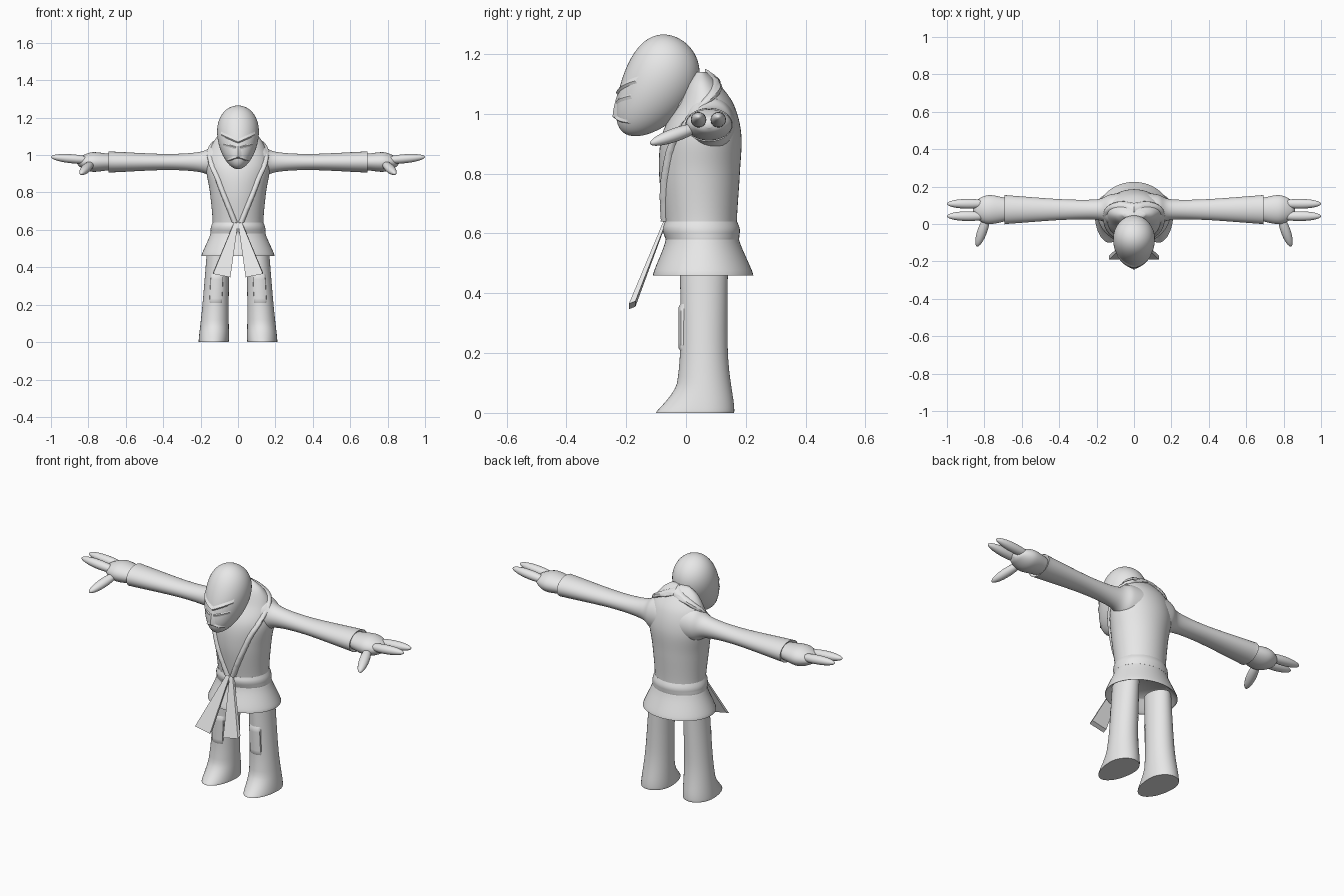
import bpy, bmesh, math
from mathutils import Vector

default_cube = bpy.data.objects.get("Cube")
if default_cube:
    bpy.data.objects.remove(default_cube)

grey = bpy.data.materials.new("plain grey")
grey.use_nodes = True
grey.diffuse_color = (.8, .8, .8, 1)
grey.node_tree.nodes["Principled BSDF"].inputs["Base Color"].default_value = grey.diffuse_color


def fractions(count):
    """Even steps from zero to one."""
    return [i / count for i in range(count + 1)]


def spline(points, steps=8):
    """Catmull-Rom interpolation through tuples of any length."""
    vectors = [Vector(p) for p in points]
    padded = vectors[:1] + vectors + vectors[-1:]
    result = []
    for before, start, end, after in zip(padded, padded[1:], padded[2:], padded[3:]):
        for t in fractions(steps)[:-1]:
            leave, arrive = (end - before) / 2, (after - start) / 2
            gap = end - start
            bend = gap * 3 - leave * 2 - arrive
            twist = leave + arrive - gap * 2
            result.append(start + t * (leave + t * (bend + t * twist)))
    return result + vectors[-1:]


def skin(name, rows, closed=True, mirror=False, angle=50):
    """Skin rows of points; closed rows become capped tubes."""
    bm = bmesh.new()
    rings = [[bm.verts.new(point) for point in row] for row in rows]
    count = len(rings[0])
    for lower, upper in zip(rings, rings[1:]):
        for i in range(count if closed else count - 1):
            j = (i + 1) % count
            bm.faces.new((lower[i], lower[j], upper[j], upper[i]))
    if closed:
        bm.faces.new(rings[0])
        bm.faces.new(rings[-1])
    bmesh.ops.recalc_face_normals(bm, faces=bm.faces)
    mesh = bpy.data.meshes.new(name)
    bm.to_mesh(mesh)
    bm.free()
    mesh.materials.append(grey)
    part = bpy.data.objects.new(name, mesh)
    bpy.context.collection.objects.link(part)
    if mirror:
        part.modifiers.new("mirror", 'MIRROR').use_mirror_merge = False
    bpy.ops.object.select_all(action='DESELECT')
    part.select_set(True)
    bpy.context.view_layer.objects.active = part
    bpy.ops.object.shade_smooth_by_angle(angle=math.radians(angle))


def circle(sides=48):
    return [(math.sin(math.tau * i / sides), -math.cos(math.tau * i / sides)) for i in range(sides)]


def loft(name, stations, place):
    """Mirrored tube from (position, radius, radius) stations."""
    skin(name, [[place(t, u * c, v * s) for c, s in circle()]
                for t, u, v in spline(stations)], mirror=True)


def capsule(name, start, end, wide, tall, mirror=True):
    """Ellipsoid stretched between two points."""
    start, end = Vector(start), Vector(end)
    axis = (end - start).normalized()
    side = axis.cross(Vector((0, 0, 1))).normalized()
    up = side.cross(axis)
    rows = []
    for f in fractions(16):
        size = max(math.sin(math.pi * f), .02)
        middle = start.lerp(end, (1 - math.cos(math.pi * f)) / 2)
        rows.append([middle + (side * wide * c + up * tall * s) * size for c, s in circle(20)])
    skin(name, rows, mirror=mirror)


# Jacket body: (height, half width, front, back), hollow under the flared hem
body = spline([(.52, .13, -.05, .17), (.46, .195, -.11, .225), (.57, .15, -.07, .18),
               (.63, .135, -.07, .17), (.8, .15, -.09, .18), (.93, .17, -.08, .185),
               (1.03, .15, -.03, .16), (1.1, .11, 0, .11), (1.14, .06, .03, .07)])


def section_point(section, c, s, lift=0):
    z, half, front, back = section
    return Vector(((half + lift) * c, (front + back) / 2 + ((back - front) / 2 + lift) * s, z))


def on_body(z, turn, lift):
    """Point on the jacket, turned away from the front by an angle."""
    section = min(body[8:], key=lambda row: abs(row[0] - z)).copy()
    section[0] = z
    return section_point(section, math.sin(turn), -math.cos(turn), lift)


skin("jacket_body", [[section_point(row, c, s) for c, s in circle()] for row in body])

# Lapel band running from the belt around the neck, thinning toward the back
lapel = []
for z, degrees in spline([(.64, 0), (.8, 26), (.93, 45), (1.05, 85), (1.15, 180)], 12):
    back = degrees / 180
    lapel.append([on_body(z - .05 * f * back, math.radians(degrees + 15 * f * (1 - back)),
                          .02 * math.sqrt(abs(math.sin(math.pi * f))) - .006)
                  for f in fractions(8)])
skin("lapel", lapel, closed=False, mirror=True)

# Belt, knot and two hanging tails
skin("belt", [[on_body(.58 + .06 * f, math.tau * turn, .01 * math.sin(math.pi * f))
               for turn in fractions(48)[:-1]] for f in fractions(8)])
capsule("belt_knot", (0, -.07, .6), (0, -.07, .65), .015, .012, mirror=False)
tails = []
for f in fractions(4):
    middle = Vector((.01, -.07, .64)).lerp(Vector((.087, -.18, .36)), f)
    half = Vector((1, 0, .2)) * (.01 + .036 * f)
    thick = Vector((0, 1, .4)) * (.006 + .005 * f)
    tails.append([middle - half - thick, middle + half - thick,
                  middle + half + thick, middle - half + thick])
skin("belt_tails", tails, mirror=True, angle=35)


# Trouser legs, spreading downward, with the front stretched into a pointed foot
def place_leg(z, u, v):
    toe = max(0, 1 - z / .1) ** 1.5
    stretch = 1 + .6 * toe if v < 0 else 1
    return Vector((.13 - z / 20 + u, .06 + v * stretch, z))


loft("legs", [(.5, .06, .08), (.2, .07, .08), (.03, .08, .1), (0, .08, .1)], place_leg)

# Slight knee patches wrapped on the legs
patches = []
for height in fractions(10):
    row = []
    for across in fractions(10):
        rim = height in (0, 1) or across in (0, 1)
        turn = math.radians(66 * across - 33)
        lift = -.005 if rim else .005
        row.append(place_leg(.2 + .17 * height, (.068 + lift) * math.sin(turn),
                             -(.08 + lift) * math.cos(turn)))
    patches.append(row)
skin("knee_patches", patches, closed=False, mirror=True)


# Sleeves with an open cuff, and gloved palms
def place_arm(x, u, v):
    return Vector((x, .077 + u, .963 + v))


loft("sleeves", [(.06, .09, .1), (.13, .08, .09), (.2, .055, .055), (.38, .055, .043),
                 (.66, .075, .055), (.69, .077, .055), (.68, .05, .04)], place_arm)
loft("palms", [(.66, .05, .04), (.7, .065, .045), (.78, .077, .052),
               (.84, .05, .03), (.86, .01, .01)], place_arm)

# Two fingers and a thumb on each hand
for label, y in (("front", .042), ("rear", .108)):
    capsule(label + "_fingers", (.77, y, .97), (1, y, .99), .026, .024)
capsule("thumbs", (.78, .05, .96), (.84, -.12, .9), .026, .023)


# Egg-shaped head, narrowing and leaning forward toward the chin
def head_section(level):
    """Half width, centre and half depth at a level from chin (-1) to crown (1)."""
    round_off = math.sqrt(max(0, 1 - level * level))
    centre = -.09 + .047 * level - .032 * level * level
    return .11 * round_off * (1 + .18 * level), centre, .13 * round_off


def head_height(level):
    return 1.095 + .17 * level


head = []
for f in fractions(32):
    level = -.999 * math.cos(math.pi * f)
    half, centre, depth = head_section(level)
    head.append([(half * c, centre + depth * s, head_height(level)) for c, s in circle()])
skin("head", head)
capsule("neck", (0, .06, .9), (0, -.06, 1.16), .07, .06, mirror=False)


def on_face(x, z, lift=0):
    half, centre, depth = head_section((z - head_height(0)) / .17)
    return Vector((x, centre - depth * math.sqrt(max(0, 1 - (x / half) ** 2)) - lift, z))


def face_ridge(name, start, end, height, lift):
    """Thin wedge that follows the face between two (x, z) points."""
    path = [Vector(start).lerp(Vector(end), f) for f in fractions(10)]
    skin(name, [[on_face(x, z + height), on_face(x, z, lift), on_face(x, z - height / 2)]
                for x, z in path], closed=False, mirror=True, angle=25)


# Slanted brows, lower eye edges, downturned mouth and nose
face_ridge("brows", (0, 1.07), (.09, 1.11), .015, .008)
face_ridge("eye_edges", (.01, 1.04), (.08, 1.06), -.01, .004)
face_ridge("mouth", (0, .99), (.055, .97), .01, .006)
nose = []
for f in fractions(5):
    z, half = 1.08 - .09 * f, .008 + .014 * f
    nose.append([on_face(-half, z), on_face(0, z, .012 * f), on_face(half, z)])
nose.append([on_face(0, .98)] * 3)
skin("nose", nose, closed=False, angle=25)
